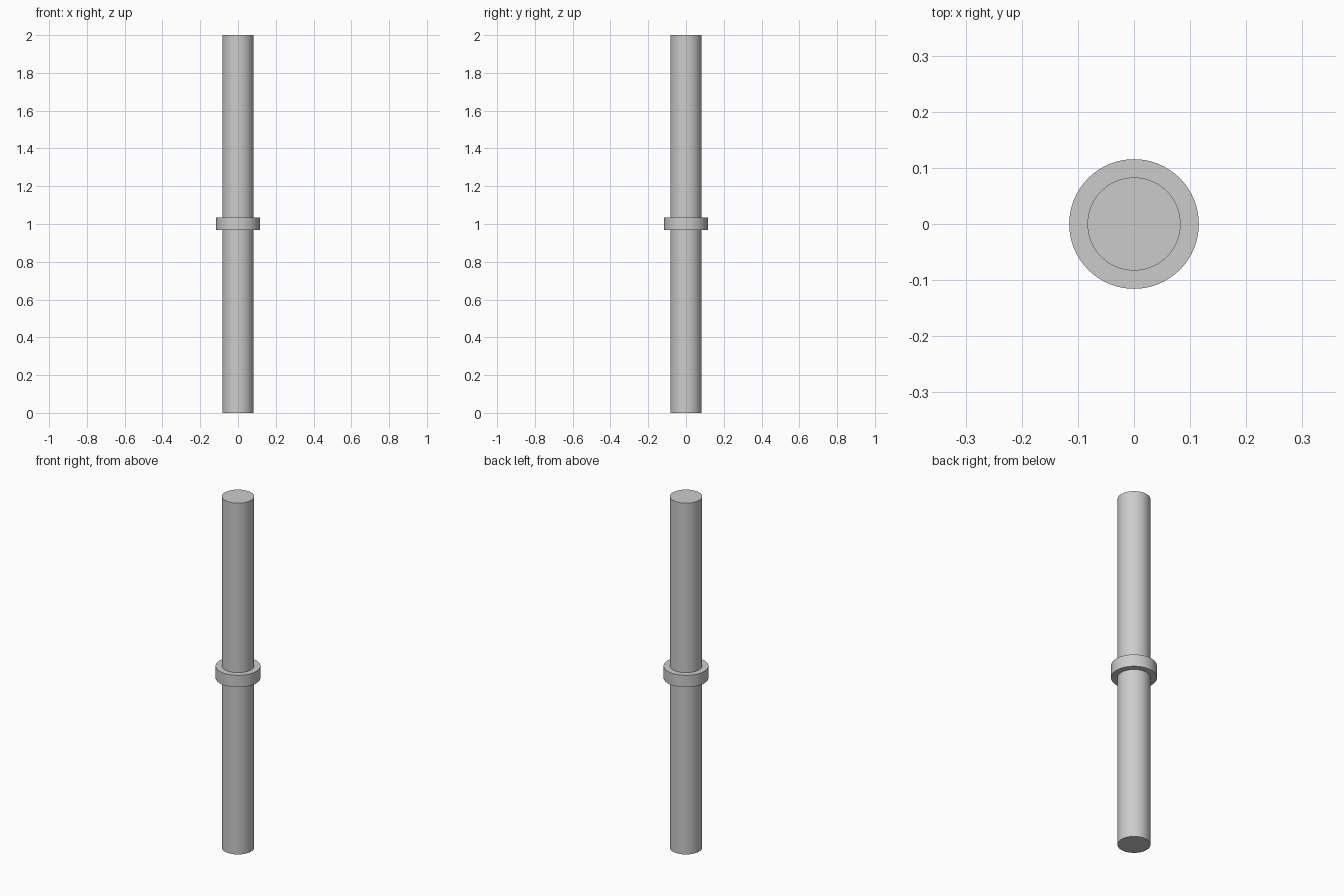
import bpy
import math

if "Cube" in bpy.data.objects:
    bpy.data.objects.remove(bpy.data.objects["Cube"])


def cylinder(name, radius, z0, z1, sides=64):
    bpy.ops.mesh.primitive_cylinder_add(
        vertices=sides, radius=radius, depth=z1 - z0, location=(0, 0, (z0 + z1) / 2))
    obj = bpy.context.object
    obj.name = name
    bpy.ops.object.shade_smooth_by_angle(angle=math.radians(30))
    return obj


# Long round rod
cylinder("shaft", 0.083, 0.0, 2.0)

# Wider ring around the middle of the rod
cylinder("collar", 0.1155, 0.967, 1.035)
